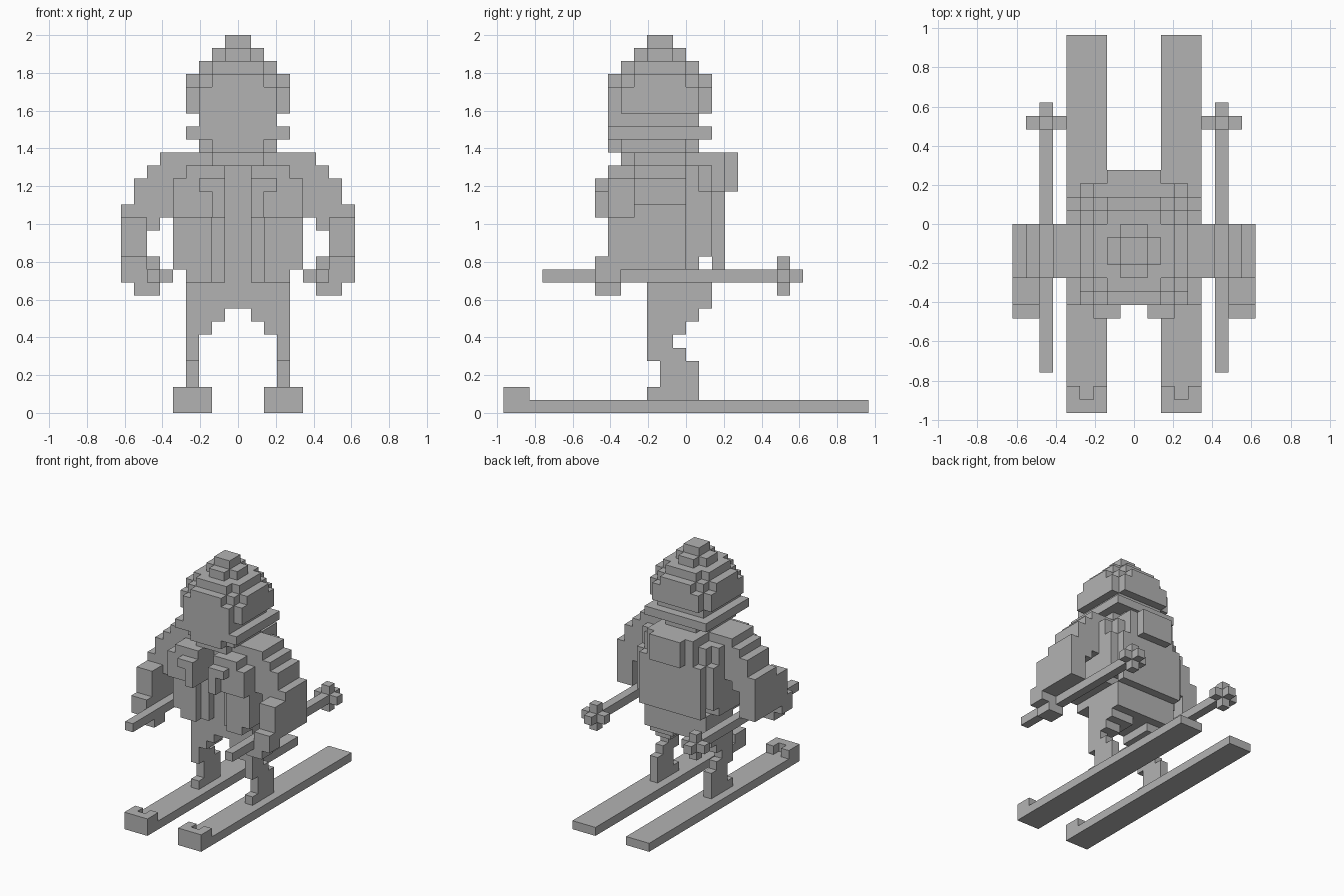
import bpy
import bmesh
from mathutils import Matrix, Vector

U = 2 / 29  # size of one block

cube = bpy.data.objects.get("Cube")
if cube:
    bpy.data.objects.remove(cube, do_unlink=True)

grey = bpy.data.materials.new("plain grey")
grey.use_nodes = True
COLOUR = (0.45, 0.45, 0.45, 1)
grey.diffuse_color = COLOUR
grey.node_tree.nodes["Principled BSDF"].inputs["Base Color"].default_value = COLOUR


def part(name, boxes, side=1):
    """One object from boxes given in blocks as x, y and z ranges."""
    bm = bmesh.new()
    for x0, x1, y0, y1, z0, z1 in boxes:
        size = Vector((x1 - x0, y1 - y0, z1 - z0)) * U
        mid = Vector(((x0 + x1) * side, y0 + y1, z0 + z1)) * U / 2
        bmesh.ops.create_cube(bm, size=1, matrix=Matrix.Translation(mid) @ Matrix.Diagonal(size).to_4x4())
    mesh = bpy.data.meshes.new(name)
    bm.to_mesh(mesh)
    bm.free()
    mesh.materials.append(grey)
    obj = bpy.data.objects.new(name, mesh)
    bpy.context.collection.objects.link(obj)


def dome_layer(z, height, half, reach):
    """Rows of a square layer whose corners are stepped off."""
    rows = []
    for y in range(-half, half):
        depth = y if y >= 0 else -y - 1
        w = min(half, reach - depth + 1)
        rows.append((-w, w, y - 2, y - 1, z, z + height))
    return rows


for label, s in (("left", 1), ("right", -1)):
    # Ski with a notched, raised tip
    part(label + "_ski", [
        (2, 5, -14, 14, 0, 1), (2, 5, -14, -13, 1, 2),
        (2, 3, -13, -12, 1, 2), (4, 5, -13, -12, 1, 2)], s)
    # Bent leg and boot
    part(label + "_leg", [
        (3, 4, -3, 1, 1, 2), (3, 4, -2, 1, 2, 4), (3, 4, -3, 0, 4, 5),
        (3, 4, -3, -1, 5, 6), (2, 4, -3, 0, 6, 7), (1, 4, -3, 1, 7, 8)], s)
    # Stepped shoulder, forearm and hand
    part(label + "_arm", [
        (3, 6, -4, 0, 19, 20), (4, 7, -4, 0, 18, 19), (4, 8, -4, 0, 16, 18),
        (4, 9, -4, 0, 15, 16), (6, 7, -4, 0, 14, 15), (7, 9, -4, 0, 11, 15),
        (7, 9, -6, -4, 11, 15)], s)
    part(label + "_hand", [(7, 9, -7, -4, 11, 12), (7, 9, -7, -5, 10, 11), (6, 8, -7, -5, 9, 10)], s)
    # Pole with a cross-shaped basket
    part(label + "_pole", [(6, 7, -11, 9, 10, 11), (5, 8, 7, 8, 10, 11), (6, 7, 7, 8, 9, 12)], s)
    # Open jacket front with a raised lapel
    part(label + "_jacket_front", [
        (1, 5, -6, -3, 15, 18), (1, 4, -6, -3, 18, 19),
        (2, 5, -5, -3, 11, 15), (2, 4, -5, -3, 10, 11), (1, 2, -4, -3, 10, 15),
        (1, 3, -7, -6, 17, 18), (1, 2, -7, -6, 15, 17)], s)

part("hips", [(-4, 4, -3, 2, 8, 11)])
part("torso", [(-5, 5, -3, 1, 11, 19), (-3, 3, -4, 1, 19, 20), (-5, 5, 1, 2, 12, 17)])
part("backpack", [(-4, 4, 2, 3, 11, 17)])
part("hood", [(-4, 4, 0, 2, 17, 19), (-3, 3, 1, 3, 17, 20), (-2, 2, 3, 4, 17, 20)])

# Head with chin and the band around it
part("head", [(-3, 3, -6, 1, 21, 24), (-2, 2, -6, 1, 20, 21), (-3, 3, -5, 0, 20, 21), (-2, 2, -5, 0, 19, 20)])
part("head_band", [(-4, 4, -6, 2, 21, 22)])

# Stepped cap
cap = []
for layer in ((23, 2, 4, 5), (25, 1, 4, 4), (26, 1, 3, 3), (27, 1, 2, 1), (28, 1, 1, 0)):
    cap += dome_layer(*layer)
part("cap", cap)
